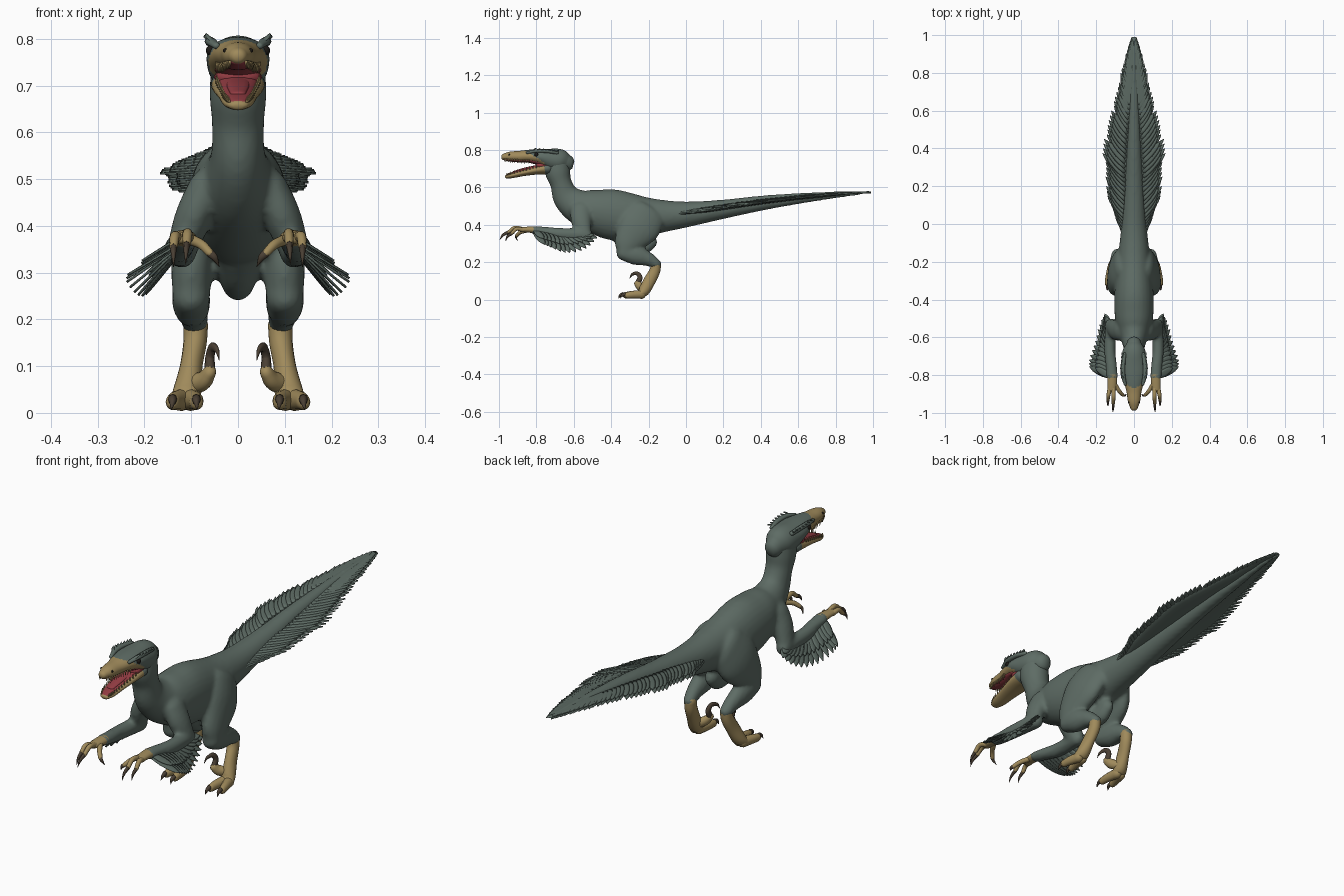
import bpy, bmesh, math, random
from mathutils import Vector as V

random.seed(4)

def colour(name, r, g, b):
    m = bpy.data.materials.new(name)
    m.diffuse_color = (r, g, b, 1)
    return m

GREEN = colour("grey green plumage", 0.112, 0.150, 0.130)
TAN = colour("tan skin", 0.35, 0.255, 0.105)
CLAW = colour("dark brown claw", 0.068, 0.050, 0.034)
RED = colour("mouth red", 0.29, 0.045, 0.055)
BLACK = colour("eye black", 0.012, 0.010, 0.008)

def spline(pts, k):
    """Catmull-Rom through tuples of any length."""
    p = [V(q) for q in pts]
    p = [p[0] * 2 - p[1]] + p + [p[-1] * 2 - p[-2]]
    out = []
    for i in range(1, len(p) - 2):
        a, b, c, d = p[i - 1:i + 3]
        for j in range(k):
            t = j / k
            out.append(0.5 * (2 * b + (c - a) * t + (2 * a - 5 * b + 4 * c - d) * t * t
                              + (3 * b - a - 3 * c + d) * t ** 3))
    return out + [p[-2]]

def tube(bm, pts, side=(1, 0, 0), n=16, k=5, caps=True):
    """Loft ellipses (x, y, z, half width, half depth) along a path."""
    st = [(V(q[:3]), max(q[3], .0004), max(q[4], .0004)) for q in spline(pts, k)]
    t0 = (st[1][0] - st[0][0]).normalized()
    t1 = (st[-1][0] - st[-2][0]).normalized()
    if caps:
        def cap(s, t, f, g):
            return (s[0] + t * min(s[1], s[2]) * f, s[1] * g, s[2] * g)
        st = ([cap(st[0], -t0, .85, .45), cap(st[0], -t0, .5, .83)] + st
              + [cap(st[-1], t1, .5, .83), cap(st[-1], t1, .85, .45)])
    rings = []
    for i, (c, a, b) in enumerate(st):
        t = (st[min(i + 1, len(st) - 1)][0] - st[max(i - 1, 0)][0]).normalized()
        s = V(side)
        s = (s - t * s.dot(t)).normalized()
        u = s.cross(t)
        rings.append([bm.verts.new(c + s * a * math.cos(w) + u * b * math.sin(w))
                      for w in (2 * math.pi * j / n for j in range(n))])
    for r, q in zip(rings, rings[1:]):
        for j in range(n):
            bm.faces.new((r[j], r[(j + 1) % n], q[(j + 1) % n], q[j]))
    bm.faces.new(rings[0][::-1])
    bm.faces.new(rings[-1])

def pair(bm, pts, side=(1, 0, 0), **kw):
    """Same tube on both sides of the animal."""
    for m in (1, -1):
        tube(bm, [(q[0] * m, *q[1:]) for q in pts], (side[0] * m, side[1], side[2]), **kw)

def feather(bm, root, tip, width, normal, thick=.003):
    root, tip = V(root), V(tip)
    d = tip - root
    pts = [(*(root + d * t), width * w, thick) for t, w in ((0, .5), (.4, 1), (.8, .75), (1, .04))]
    pair(bm, pts, tuple(V(normal).cross(d)), n=6, k=2, caps=False)

def finish(bm, name, *mats, rule=None):
    bmesh.ops.recalc_face_normals(bm, faces=bm.faces)
    for f in bm.faces:
        f.smooth = True
        if rule:
            f.material_index = rule(f.calc_center_median())
    me = bpy.data.meshes.new(name)
    bm.to_mesh(me)
    bm.free()
    for m in mats:
        me.materials.append(m)
    ob = bpy.data.objects.new(name, me)
    bpy.context.collection.objects.link(ob)
    return ob

# Body: neck, trunk, tail core, belly keel, thighs, shins and arms fused together
bm = bmesh.new()
core = [(-.69, .74, .058, .066), (-.685, .68, .061, .068), (-.668, .62, .056, .058),
        (-.64, .55, .058, .074), (-.58, .50, .078, .092), (-.50, .475, .1, .115),
        (-.40, .455, .105, .135), (-.28, .44, .097, .125), (-.15, .445, .082, .092),
        (0, .455, .066, .069), (.2, .483, .052, .051), (.4, .515, .04, .04),
        (.6, .54, .03, .029), (.8, .56, .019, .018), (.95, .572, .01, .01)]
tube(bm, [(0, *c) for c in core], n=28)
tube(bm, [(0, -.36, .35, .05, .05), (0, -.29, .31, .045, .06), (0, -.23, .285, .035, .045),
          (0, -.19, .32, .03, .045)], n=16)
pair(bm, [(.06, -.20, .46, .045, .1), (.085, -.25, .39, .05, .112), (.098, -.305, .31, .045, .08),
          (.1, -.325, .25, .04, .05)], n=20)
pair(bm, [(.1, -.335, .25, .04, .042), (.1, -.27, .238, .041, .053), (.096, -.2, .215, .033, .038),
          (.091, -.155, .188, .027, .026)])
pair(bm, [(.065, -.56, .485, .04, .06), (.095, -.56, .42, .04, .055), (.12, -.545, .35, .033, .04)])
pair(bm, [(.12, -.53, .345, .032, .036), (.128, -.66, .35, .03, .033), (.12, -.75, .362, .03, .027),
          (.115, -.815, .372, .03, .022)])
body = finish(bm, "body", GREEN)
re = body.modifiers.new("fuse", 'REMESH')
re.mode, re.voxel_size, re.use_smooth_shade = 'VOXEL', .009, True
sm = body.modifiers.new("soften", 'SMOOTH')
sm.factor, sm.iterations = .5, 5

# Tail fan: thin web with a serrated row of feathers each side
fan = [(-.08, .455, .05), (0, .462, .075), (.1, .475, .118), (.2, .49, .14), (.3, .505, .15),
       (.4, .52, .155), (.5, .533, .14), (.6, .545, .113), (.7, .555, .09), (.8, .564, .066),
       (.9, .571, .04), (.99, .575, .012)]
bm = bmesh.new()
tube(bm, [(0, y, z, w * .8, .012 * min(1, w * 12)) for y, z, w in fan], n=20, caps=False)
finish(bm, "tail_web", GREEN)
bm = bmesh.new()
for i, (y, z, w) in enumerate(spline(fan[1:], 4)):
    w *= random.uniform(.97, 1.08)
    for dy, dz, s in ((0, 0, 1), (-.012, .006, .88)):
        feather(bm, (w * .3, y - .11 - .1 * w, z - .008 + dz),
                (w * s, min(y + dy, .998), z + dz - .004), .012 + w * .03, (0, 0, 1))
finish(bm, "tail_feathers", GREEN)

# Wings: long feathers and shorter coverts fanning from the forearm
tips = [(.236, -.755, .295), (.238, -.72, .28), (.222, -.67, .258), (.205, -.62, .25),
        (.19, -.56, .262), (.172, -.51, .29), (.155, -.475, .33)]
bm = bmesh.new()
arc = spline(tips, 2)
for i, tip in enumerate(arc):
    f = i / (len(arc) - 1)
    root = V((.12, -.81 + .25 * f, .365 - .02 * f))
    feather(bm, root, tip, .021, (.6, 0, .8))
    feather(bm, root + V((.006, 0, .01)), root.lerp(tip, .68) + V((.006, .012, .008)), .02, (.6, 0, .8))
finish(bm, "wing_feathers", GREEN)

# Hands, fingers and their claws
bm, cl = bmesh.new(), bmesh.new()
pair(bm, [(.115, -.80, .372, .027, .02), (.116, -.84, .374, .025, .016), (.118, -.88, .374, .022, .013)])
for a, b, c, d in (((.11, -.87, .375), (.108, -.915, .384), (.11, -.95, .36), (.112, -.996, .318)),
                   ((.128, -.87, .372), (.135, -.905, .378), (.138, -.93, .355), (.138, -.965, .312)),
                   ((.1, -.85, .37), (.078, -.885, .36), (.06, -.905, .342), (.04, -.9, .312))):
    side = (1, 0, 0) if a[0] > .105 else (0, 1, 0)
    pair(bm, [(*a, .012, .012), (*b, .0105, .0105), (*c, .009, .009)], side, n=10)
    mid = V(c).lerp(V(d), .5) + V((0, -.006, .005))
    pair(cl, [(*c, .008, .009), (*mid, .005, .007), (*d, .0005, .0005)], side, n=8, caps=False)
finish(bm, "hands", TAN)

# Feet: lower leg, two walking toes and the raised inner toe
bm = bmesh.new()
pair(bm, [(.09, -.16, .19, .026, .027), (.092, -.168, .15, .025, .029), (.1, -.195, .1, .024, .032),
          (.108, -.222, .05, .03, .03), (.112, -.24, .03, .032, .022)])
for a, b, c, d in (((.12, -.235, .028), (.134, -.285, .026), (.14, -.315, .023), (.143, -.352, .006)),
                   ((.102, -.235, .028), (.092, -.29, .026), (.089, -.325, .023), (.087, -.36, .006))):
    pair(bm, [(*a, .022, .024), (*b, .018, .02), (*c, .015, .017)], n=12)
    pair(cl, [(c[0], c[1] - .008, c[2] + .006, .01, .012), (c[0], c[1] - .026, .023, .007, .008),
              (*d, .0005, .0005)], n=8, caps=False)
pair(bm, [(.097, -.22, .06, .02, .02), (.073, -.245, .07, .018, .022), (.06, -.262, .088, .014, .017)], n=12)
pair(cl, [(.06, -.258, .088, .012, .015), (.06, -.246, .118, .01, .014), (.055, -.262, .14, .008, .011),
          (.045, -.288, .134, .005, .007), (.04, -.302, .112, .0005, .0005)], n=10, caps=False)
finish(bm, "feet", TAN)
finish(cl, "claws", CLAW)

# Skull: green cap over a tan face
skull = [(-.635, .73, .04, .045), (-.67, .74, .06, .062), (-.72, .748, .066, .06),
         (-.78, .762, .066, .043), (-.84, .767, .052, .034), (-.89, .765, .039, .03),
         (-.94, .765, .032, .026), (-.972, .763, .02, .018)]
bm = bmesh.new()
tube(bm, [(0, *s) for s in skull], n=40, k=8)
finish(bm, "skull", GREEN, TAN,
       rule=lambda c: int(c.y < -.755 and c.y < -.87 + (.80 - c.z) * 1.7))

# Lower jaw with mouth lining, tongue and teeth
jaw = [(-.735, .703, .058, .036), (-.80, .692, .053, .024), (-.87, .678, .042, .018),
       (-.93, .664, .033, .015), (-.958, .658, .022, .011)]
bm = bmesh.new()
tube(bm, [(0, *s) for s in jaw], n=28, k=6)
finish(bm, "lower_jaw", TAN, GREEN, rule=lambda c: int(c.y > -.755))
bm = bmesh.new()
tube(bm, [(0, y, z + h * .55, w * .78, h * .55) for y, z, w, h in jaw], n=16)
tube(bm, [(0, y, z - h * .6, w * .78, h * .45) for y, z, w, h in skull[3:]], n=16)
tube(bm, [(0, -.73, .718, .052, .03), (0, -.785, .718, .05, .022)], n=16)
tube(bm, [(0, -.78, .712, .028, .01), (0, -.86, .698, .024, .008), (0, -.92, .682, .016, .006)], n=12)
finish(bm, "mouth_lining", RED)
bm = bmesh.new()
for row, s in ((spline(jaw[1:], 4), 1), (spline(skull[4:], 4), -1)):
    for y, z, w, h in row:
        r = (w * .86, y, z + s * h * .5)
        pair(bm, [(*r, .004, .004), (r[0], y, r[2] + s * (h * .5 + .008), .0005, .0005)], n=5, k=1, caps=False)
finish(bm, "teeth", TAN)

# Brow ridges with little tufts, then eyes and nostrils
bm = bmesh.new()
pair(bm, [(.046, -.85, .785, .008, .007), (.058, -.8, .794, .012, .009), (.058, -.74, .793, .012, .01),
          (.05, -.69, .785, .01, .01)], n=10)
for i in range(7):
    y = -.82 + i * .02
    feather(bm, (.05, y - .01, .79), (.073 - abs(i - 2) * .002, y + .02, .81 - i * .002), .007, (0, 0, 1))
finish(bm, "brow_tufts", GREEN)
bm = bmesh.new()
for x, y, z, r in ((.058, -.8, .775, .011), (.027, -.945, .775, .005)):
    for m in (1, -1):
        ret = bmesh.ops.create_uvsphere(bm, u_segments=14, v_segments=10, radius=r)
        bmesh.ops.translate(bm, verts=ret["verts"], vec=(x * m, y, z))
finish(bm, "eyes_and_nostrils", BLACK)
